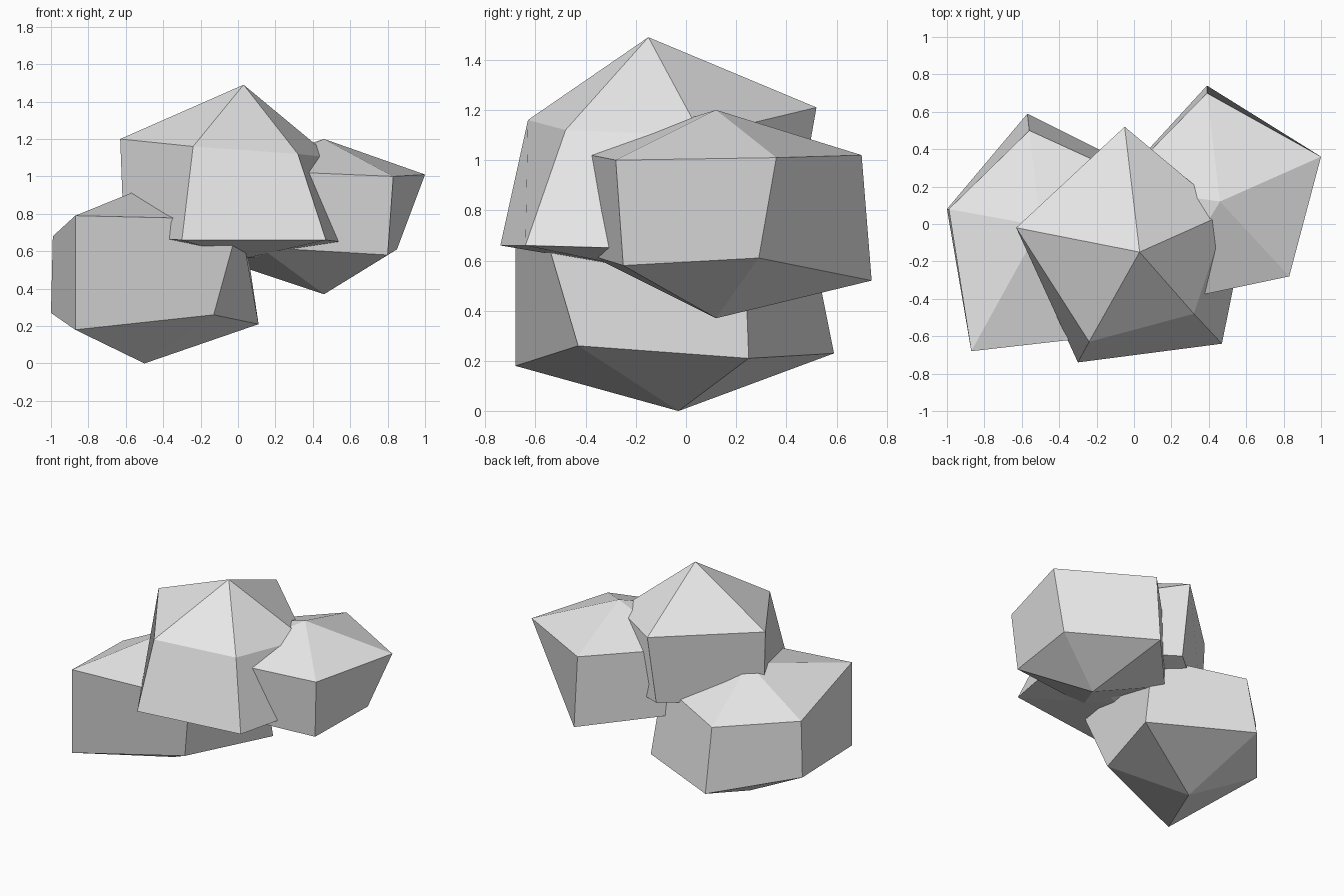
import bpy
import bmesh
from mathutils import Vector

SIDES = 5

default_cube = bpy.data.objects.get("Cube")
if default_cube:
    bpy.data.objects.remove(default_cube, do_unlink=True)

# Plain grey stone
stone = bpy.data.materials.new("stone_grey")
stone.use_nodes = True
grey = (0.8, 0.8, 0.8, 1)
stone.diffuse_color = grey
stone.node_tree.nodes["Principled BSDF"].inputs["Base Color"].default_value = grey


def make_rock(name, peak, foot, upper, lower):
    """Boulder: a peak and a foot closing two five-sided rings."""
    bm = bmesh.new()
    top_vert = bm.verts.new(Vector(peak))
    foot_vert = bm.verts.new(Vector(foot))
    upper_ring = [bm.verts.new(Vector(point)) for point in upper]
    lower_ring = [bm.verts.new(Vector(point)) for point in lower]
    for i in range(SIDES):
        j = (i + 1) % SIDES
        bm.faces.new((top_vert, upper_ring[i], upper_ring[j]))
        bm.faces.new((upper_ring[i], lower_ring[i], lower_ring[j], upper_ring[j]))
        bm.faces.new((foot_vert, lower_ring[j], lower_ring[i]))
    bmesh.ops.recalc_face_normals(bm, faces=bm.faces[:])
    mesh = bpy.data.meshes.new(name)
    bm.to_mesh(mesh)
    bm.free()
    mesh.materials.append(stone)
    rock = bpy.data.objects.new(name, mesh)
    bpy.context.collection.objects.link(rock)
    return rock


# Rings run counter-clockwise from the front left corner seen from above

# Low boulder on the -x side
make_rock(
    "low_rock", peak=(-.5, -.01, .94), foot=(-.5, -.03, 0),
    upper=[(-.87, -.68, .79), (.01, -.58, .77), (.03, .23, .74),
           (-.56, .5, .68), (-.99, .08, .68)],
    lower=[(-.87, -.68, .18), (-.13, -.43, .26), (.11, .25, .21),
           (-.57, .59, .23), (-1, .08, .27)])

# Tall boulder in the middle
make_rock(
    "tall_rock", peak=(.03, -.15, 1.49), foot=(.03, -.15, .56),
    upper=[(-.24, -.63, 1.16), (.32, -.48, 1.12), (.5, .06, 1.1),
           (-.05, .52, 1.21), (-.63, -.02, 1.2)],
    lower=[(-.3, -.74, .66), (.47, -.64, .66), (.62, .1, .64),
           (-.06, .43, .7), (-.61, -.03, .68)])

# Raised boulder on the +x side
make_rock(
    "side_rock", peak=(.46, .12, 1.2), foot=(.46, .12, .37),
    upper=[(.12, -.43, 1.03), (.83, -.28, 1), (1, .36, 1.01),
           (.39, .7, 1.02), (-.1, .2, 1.02)],
    lower=[(.12, -.38, .62), (.8, -.25, .58), (.85, .29, .61),
           (.39, .74, .52), (-.05, .26, .54)])
